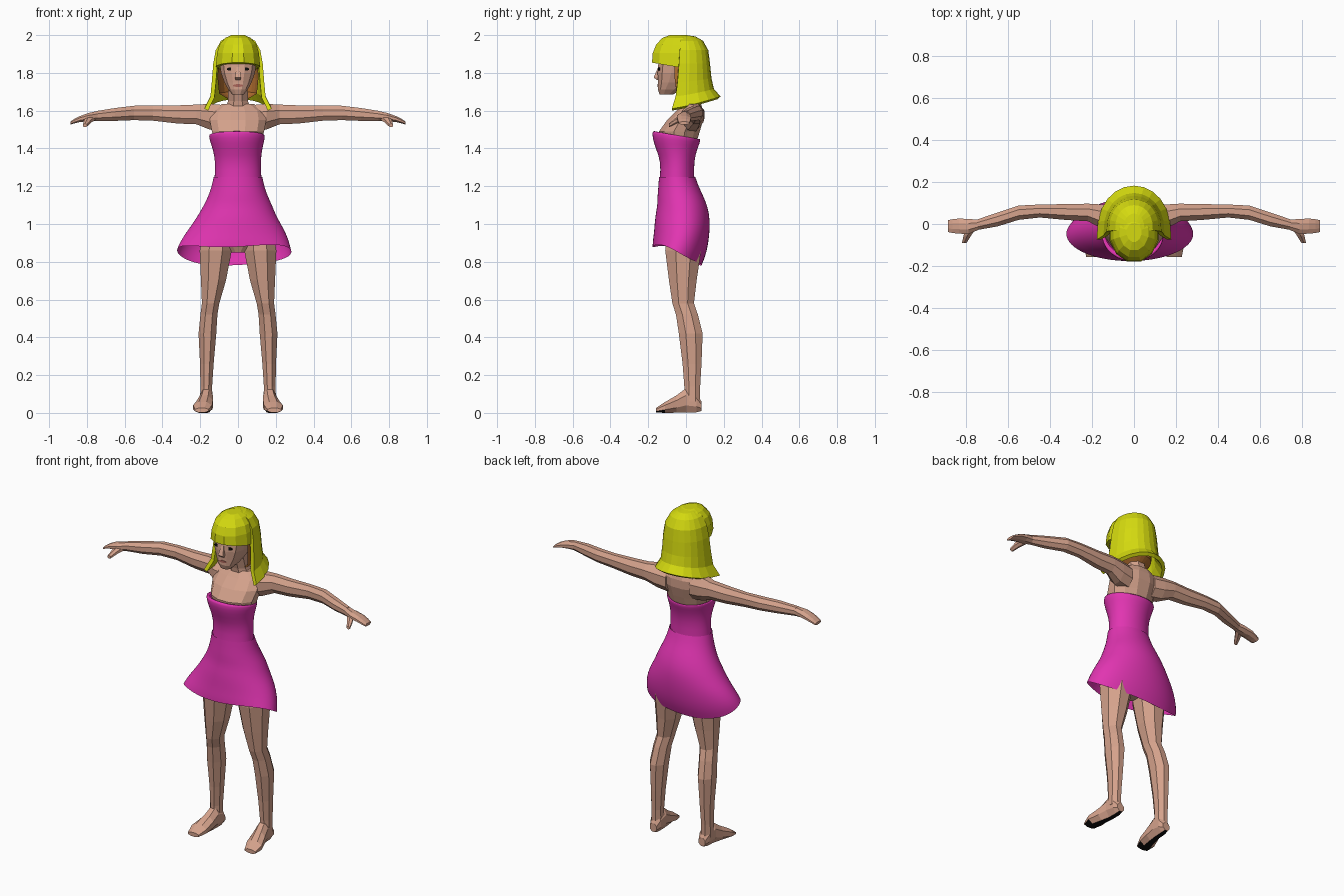
import bpy, bmesh, math
from mathutils import Vector


def material(name, r, g, b):
    m = bpy.data.materials.new(name)
    m.diffuse_color = (r, g, b, 1)
    return m


SKIN = material("skin", 0.66, 0.36, 0.26)
HAIR = material("yellow_hair", 0.66, 0.70, 0.005)
UNDER = material("orange_hair", 0.45, 0.16, 0.03)
PINK = material("pink_cloth", 0.75, 0.035, 0.44)
BLACK = material("black", 0.004, 0.004, 0.004)
LIPS = material("lips", 0.40, 0.13, 0.10)


def make(name, rows, mat, closed=True, caps=True, smooth=False, mirror=False):
    """Skin a list of equal-length point rows into one object."""
    bm = bmesh.new()
    vs = [[bm.verts.new(p) for p in row] for row in rows]
    n = len(rows[0])
    for a, b in zip(vs, vs[1:]):
        for i in range(n if closed else n - 1):
            j = (i + 1) % n
            bm.faces.new((a[i], a[j], b[j], b[i]))
    if caps and closed:
        bm.faces.new(vs[0])
        bm.faces.new(vs[-1])
    bmesh.ops.recalc_face_normals(bm, faces=bm.faces[:])
    me = bpy.data.meshes.new(name)
    bm.to_mesh(me)
    bm.free()
    me.materials.append(mat)
    ob = bpy.data.objects.new(name, me)
    bpy.context.collection.objects.link(ob)
    if mirror:
        ob.modifiers.new("mirror", "MIRROR").use_mirror_merge = False
    if smooth:
        me.shade_smooth()
        ob.modifiers.new("soft", "SUBSURF").levels = 1
    return ob


def loft(name, rings, mat, axis="z", n=8, power=1.0, drop=None, **kw):
    """Rings are (x, y, z, half width, half depth) across the given axis."""
    u, v = {"z": ((1, 0, 0), (0, 1, 0)), "x": ((0, 1, 0), (0, 0, 1)),
            "y": ((1, 0, 0), (0, 0, 1))}[axis]
    u, v = Vector(u), Vector(v)
    k = math.cos(math.pi / n) ** power
    rows = []
    for i, (x, y, z, ra, rb) in enumerate(rings):
        row = []
        for j in range(n):
            t = 2 * math.pi * (j + 0.5) / n
            c, s = math.cos(t), math.sin(t)
            p = Vector((x, y, z))
            p += u * ra * math.copysign(abs(c) ** power, c) / k
            p += v * rb * math.copysign(abs(s) ** power, s) / k
            if drop:
                p.z -= drop(i, t)
            row.append(p)
        rows.append(row)
    return make(name, rows, mat, **kw)


def curtain(name, rings, mat, n=12):
    """Half-round sheet open at the front: (z, front drop, half width, front y, back y)."""
    rows = []
    for z, d, rx, yf, yb in rings:
        ang = [math.pi * j / n for j in range(n + 1)]
        rows.append([(rx * math.cos(t), yf + (yb - yf) * math.sin(t) ** 0.8,
                      z - d * (1 - math.sin(t))) for t in ang])
    return make(name, rows, mat, closed=False)


# Torso, hips and neck
loft("torso", [(0, -.015, .85, .05, .05), (0, -.015, .91, .15, .08), (0, -.02, 1.0, .18, .1),
               (0, -.04, 1.15, .125, .085), (0, -.045, 1.27, .105, .075),
               (0, -.045, 1.40, .115, .09), (0, -.035, 1.49, .138, .108),
               (0, -.005, 1.55, .15, .095), (0, .02, 1.60, .14, .07),
               (0, .03, 1.635, .085, .05)], SKIN, n=12)
loft("neck", [(0, .03, 1.60, .07, .055), (0, .018, 1.65, .053, .05),
              (0, -.01, 1.76, .05, .055)], SKIN)

# Head and face
loft("head", [(0, -.105, 1.685, .03, .035), (0, -.085, 1.712, .052, .064),
              (0, -.058, 1.75, .072, .09), (0, -.035, 1.80, .09, .115),
              (0, -.025, 1.87, .1, .12), (0, -.03, 1.94, .085, .1)], SKIN, n=12, power=.75)
loft("nose", [(0, -.14, 1.83, .007, .008), (0, -.148, 1.776, .017, .023),
              (0, -.143, 1.763, .012, .012)], SKIN, n=4)
loft("mouth", [(0, -.150, 1.733, .026, .007), (0, -.141, 1.733, .026, .007)], LIPS, "y")
loft("eye", [(.043, -.147, 1.82, .015, .008), (.043, -.138, 1.82, .015, .008)],
     BLACK, "y", mirror=True)

# Arms, hands and thumbs
loft("arm", [(.08, .03, 1.56, .055, .07), (.15, .035, 1.568, .058, .068),
             (.22, .055, 1.58, .042, .052), (.32, .057, 1.58, .038, .048),
             (.45, .062, 1.587, .031, .04), (.55, .054, 1.588, .034, .038),
             (.65, .022, 1.58, .033, .034), (.75, -.004, 1.572, .025, .026)],
     SKIN, "x", mirror=True)
loft("hand", [(.745, -.004, 1.572, .025, .026), (.79, -.012, 1.566, .036, .022),
              (.835, -.01, 1.556, .036, .016), (.865, -.01, 1.545, .033, .012),
              (.888, -.01, 1.534, .028, .008)], SKIN, "x", n=8, mirror=True)
loft("thumb", [(.775, -.02, 1.562, .022, .016), (.795, -.055, 1.545, .018, .014),
               (.81, -.09, 1.522, .011, .009)], SKIN, "y", n=6, mirror=True)

# Legs
loft("leg", [(.105, -.015, 1.0, .075, .085), (.118, -.015, .86, .085, .095),
             (.130, -.017, .70, .066, .073), (.145, -.015, .58, .046, .057),
             (.154, .005, .52, .045, .058), (.162, .025, .42, .047, .063),
             (.165, .032, .26, .036, .05), (.168, .033, .14, .031, .042),
             (.168, .033, .06, .033, .04)], SKIN, n=8, mirror=True)

# Feet with dark soles
foot = loft("foot", [(.165, .082, .035, .022, .025), (.165, .055, .055, .033, .052),
                     (.167, .0, .066, .035, .064), (.175, -.05, .047, .042, .046),
                     (.187, -.11, .029, .05, .029), (.192, -.158, .014, .036, .012)],
            SKIN, "y", mirror=True)
foot.data.materials.append(BLACK)
for f in foot.data.polygons:
    if f.normal.z < -.85:
        f.material_index = 1


# Dress: bodice with a folded top edge, then the flared skirt
def neckline(i, t):
    return .045 * (1 + math.sin(t)) / 2 * (0, 0, 0, .6, 1, 1)[i]


def hem(i, t):
    w = (0, 0, 0, 0, 0, 0, .1, .6, 1)[i]
    return w * (.11 * ((1 + math.sin(t)) / 2) ** 2 + .008 * math.sin(3 * t + .6))


loft("bodice", [(0, -.047, 1.245, .124, .091), (0, -.046, 1.33, .119, .087),
                (-.003, -.05, 1.40, .131, .11), (-.005, -.052, 1.46, .146, .127),
                (-.007, -.051, 1.50, .149, .127), (-.005, -.046, 1.485, .132, .108)],
     PINK, n=32, drop=neckline, caps=False, smooth=True)
loft("skirt", [(0, -.047, 1.25, .129, .096), (0, -.04, 1.20, .139, .106),
               (0, -.03, 1.15, .156, .121), (0, -.02, 1.10, .18, .131),
               (-.005, -.019, 1.05, .204, .142), (-.007, -.02, 1.0, .234, .146),
               (-.012, -.023, .95, .268, .147), (-.018, -.033, .91, .293, .143),
               (-.02, -.047, .885, .303, .13)],
     PINK, n=32, drop=hem, caps=False, smooth=True)

# Hair: front cap with fringe, long back curtain, darker layer below it
loft("hair_cap", [(0, -.04, 2.0, .035, .045), (0, -.04, 1.985, .068, .085),
                  (0, -.04, 1.95, .098, .118), (0, -.04, 1.905, .111, .136),
                  (0, -.04, 1.855, .117, .14)], HAIR, n=12,
     drop=lambda i, t: (0, 0, 0, 0, .05)[i] * (1 + math.sin(t)) / 2)
back = curtain("hair_back", [(2.0, 0, .012, -.03, .0), (1.993, 0, .05, -.03, .05),
                             (1.97, 0, .09, -.03, .09), (1.92, 0, .118, -.033, .118),
                             (1.85, 0, .131, -.037, .127), (1.77, .02, .139, -.045, .135),
                             (1.715, .04, .146, -.055, .148),
                             (1.675, .065, .178, -.075, .183)], HAIR)
back.modifiers.new("thickness", "SOLIDIFY").thickness = .022
curtain("hair_under", [(1.85, 0, .106, -.06, .1), (1.77, 0, .108, -.06, .105),
                       (1.70, .01, .1, -.05, .1), (1.67, .01, .05, -.01, .06)], UNDER)
